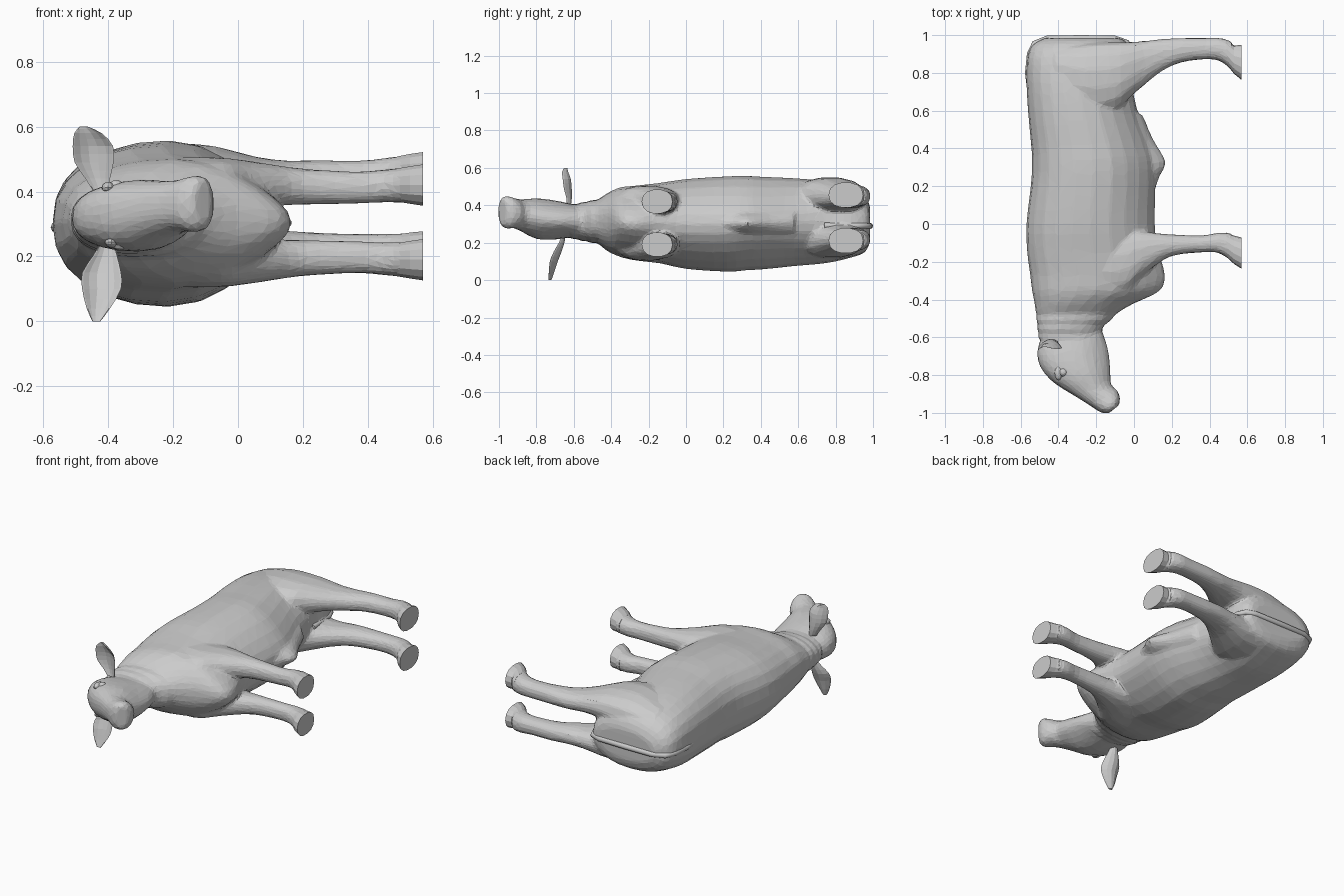
import bpy, bmesh
from math import cos, sin, pi, copysign
from mathutils import Vector

if "Cube" in bpy.data.objects:
    bpy.data.objects.remove(bpy.data.objects["Cube"])


def rounded(v, p):
    return copysign(abs(v) ** p, v)


def refine(rows, k=3):
    """Smoothly interpolate a list of section rows."""
    out = []
    for i in range(len(rows) - 1):
        a, b, c, d = (rows[max(i - 1, 0)], rows[i], rows[i + 1], rows[min(i + 2, len(rows) - 1)])
        for j in range(k):
            t = j / k
            out.append([q + .5 * t * (r - p + t * (2 * p - 5 * q + 4 * r - s + t * (3 * (q - r) + s - p)))
                        for p, q, r, s in zip(a, b, c, d)])
    return out + [list(rows[-1])]


def loft(name, rings):
    """Skin closed rings of points and cap both ends."""
    bm = bmesh.new()
    rows = [[bm.verts.new(p) for p in r] for r in rings]
    n = len(rows[0])
    for a, b in zip(rows, rows[1:]):
        for i in range(n):
            j = (i + 1) % n
            bm.faces.new((a[i], a[j], b[j], b[i]))
    bm.faces.new(rows[0])
    bm.faces.new(rows[-1])
    bmesh.ops.recalc_face_normals(bm, faces=bm.faces[:])
    me = bpy.data.meshes.new(name)
    bm.to_mesh(me)
    bm.free()
    ob = bpy.data.objects.new(name, me)
    bpy.context.collection.objects.link(ob)
    return ob


def section(ax, ay, bx, by, z, w, keel=0.0, n=24):
    """Oval ring between two profile points, half width w, keel narrows the b side."""
    pts = []
    for i in range(n):
        t = 2 * pi * i / n
        c, s = rounded(cos(t), .9), rounded(sin(t), .85)
        k = 1 - keel * c * c if c < 0 else 1
        pts.append(Vector(((ax + bx) / 2 + c * (ax - bx) / 2,
                           (ay + by) / 2 + c * (ay - by) / 2, z + s * w * k)))
    return pts


# torso and neck: back point, belly point, centre z, half width, keel
torso = [
    (-.47, .985, -.09, .985, .30, .09, 0), (-.535, .95, -.04, .965, .30, .15, 0),
    (-.565, .88, -.01, .88, .31, .19, .1), (-.57, .75, -.01, .74, .31, .22, .2),
    (-.56, .58, .025, .58, .31, .235, .35), (-.545, .42, .085, .42, .305, .247, .45),
    (-.54, .33, .11, .33, .305, .252, .45), (-.545, .22, .115, .22, .30, .255, .4),
    (-.57, 0, .11, 0, .30, .24, .35), (-.567, -.14, .13, -.14, .305, .215, .4),
    (-.55, -.27, .165, -.27, .305, .20, .5), (-.54, -.355, .135, -.355, .31, .185, .5),
    (-.527, -.42, .0, -.42, .31, .155, .2)]
# wrinkled neck
for i in range(7):
    r = .006 * (i % 2)
    torso.append((-.522 + .002 * i + r, -.46 - .024 * i, -.07 - .1 * min(1, i / 4) - r,
                  -.46 - .024 * i, .313, .125 - .005 * i - r, 0))
parts = [loft("body", [section(*r) for r in refine(torso)])]

# belly ridge between the hind legs and the navel
ridge = [(-.02, .15, .10, .15, .305, .06, .5), (-.02, .25, .135, .25, .305, .06, .5),
         (-.02, .33, .168, .33, .305, .055, .5), (-.02, .45, .10, .45, .305, .06, .5),
         (-.03, .58, .045, .58, .31, .06, .5)]
parts.append(loft("belly_ridge", [section(*r) for r in refine(ridge)]))

# head, turned slightly to one side
head = [
    (-.48, -.58, -.17, -.56, .315, .08, 0), (-.512, -.67, -.14, -.65, .32, .098, .3),
    (-.495, -.76, -.13, -.71, .323, .108, .35), (-.425, -.84, -.125, -.77, .33, .107, .35),
    (-.315, -.91, -.12, -.85, .347, .085, .25), (-.235, -.96, -.09, -.88, .358, .08, .05),
    (-.175, -.998, -.074, -.92, .363, .088, 0), (-.135, -1.003, -.08, -.96, .366, .068, 0)]
parts.append(loft("head", [section(*r) for r in refine(head)]))

# legs: x, front y, rear y, offset from mid plane, half thickness
hind = [(-.42, .70, .93, .08, .09), (-.25, .58, .96, .10, .115), (-.1, .60, .965, .112, .10),
        (-.02, .67, .965, .115, .08), (.06, .74, .97, .112, .062), (.15, .81, .98, .108, .055),
        (.25, .855, .985, .112, .052), (.38, .872, .985, .113, .05), (.46, .86, .985, .117, .055),
        (.52, .81, .965, .12, .06)]
fore = [(-.35, -.36, -.12, .09, .08), (-.18, -.38, -.06, .105, .095), (-.05, -.37, -.035, .115, .085),
        (.03, -.29, -.035, .116, .075), (.1, -.23, -.045, .115, .065), (.2, -.17, -.055, .11, .056),
        (.36, -.15, -.06, .107, .05), (.45, -.155, -.045, .112, .051), (.52, -.20, -.05, .115, .056)]
hoof_h = [(.49, .845, .975, .12, .056), (.53, .795, .945, .121, .063), (.57, .762, .948, .122, .068)]
hoof_f = [(.49, -.175, -.045, .115, .052), (.53, -.212, -.062, .115, .059), (.57, -.237, -.072, .115, .065)]
for label, rows, hoof, mid in (("hind", hind, hoof_h, .333), ("front", fore, hoof_f, .305)):
    for side, s in (("upper", 1), ("lower", -1)):
        def limb(rr):
            return [section(x, a, x, b, mid + s * o, w, 0, 14) for x, a, b, o, w in rr]
        parts.append(loft(label + "_leg_" + side, limb(refine(rows))))
        loft(label + "_hoof_" + side, limb(hoof))

# fuse torso, head and legs into one faceted skin
bpy.ops.object.select_all(action='DESELECT')
for p in parts:
    p.select_set(True)
body = parts[0]
bpy.context.view_layer.objects.active = body
bpy.ops.object.join()
m = body.modifiers.new("fuse", 'REMESH')
m.mode = 'VOXEL'
m.voxel_size = .011
m = body.modifiers.new("soften", 'SMOOTH')
m.factor = .5
m.iterations = 5
m = body.modifiers.new("facets", 'DECIMATE')
m.ratio = .07

# cupped leaf ears: x, y, z, half width
ears = {
    "ear_upper": [(-.42, -.64, .40, .025), (-.432, -.635, .44, .038), (-.443, -.635, .49, .06),
                  (-.447, -.64, .54, .062), (-.462, -.655, .58, .042), (-.475, -.66, .60, .012)],
    "ear_lower": [(-.405, -.67, .23, .025), (-.41, -.675, .20, .038), (-.42, -.69, .15, .06),
                  (-.42, -.71, .10, .06), (-.43, -.73, .04, .036), (-.436, -.745, .0, .012)]}
for name, rows in ears.items():
    rings = []
    for x, y, z, w in refine(rows, 2):
        ring = []
        for i in range(14):
            c, s = cos(pi * i / 7), sin(pi * i / 7)
            ring.append(Vector((x + c * w, y - .6 * w * c * c + .018 + .008 * s, max(z, 0))))
        rings.append(ring)
    loft(name, rings)

# eyes with brows, and nostrils
balls = (("eye_upper", (-.375, -.785, .412), (.024, .024, .024)),
         ("eye_lower", (-.365, -.79, .243), (.024, .024, .024)),
         ("brow_upper", (-.40, -.79, .412), (.02, .038, .018)),
         ("brow_lower", (-.39, -.795, .245), (.02, .038, .018)),
         ("nostril_upper", (-.16, -.972, .41), (.022, .018, .018)),
         ("nostril_lower", (-.16, -.972, .32), (.022, .018, .018)))
for name, loc, size in balls:
    bpy.ops.mesh.primitive_uv_sphere_add(segments=12, ring_count=8, radius=1, location=loc)
    bpy.context.object.name = name
    bpy.context.object.scale = size

# tail hanging down the middle of the rump
path = [(-.55, .72), (-.56, .80), (-.55, .90), (-.525, .955), (-.46, .98), (-.28, .983), (-.1, .98),
        (-.04, .96), (-.02, .91), (-.015, .84), (-.01, .74)]
cu = bpy.data.curves.new("tail", 'CURVE')
cu.dimensions = '3D'
cu.bevel_depth = .017
cu.bevel_resolution = 2
cu.use_fill_caps = True
sp = cu.splines.new('POLY')
sp.points.add(len(path) - 1)
for p, (x, y) in zip(sp.points, path):
    p.co = (x, y, .29, 1)
tail = bpy.data.objects.new("tail", cu)
bpy.context.collection.objects.link(tail)
bpy.ops.object.select_all(action='DESELECT')
tail.select_set(True)
bpy.context.view_layer.objects.active = tail
bpy.ops.object.convert(target='MESH')
